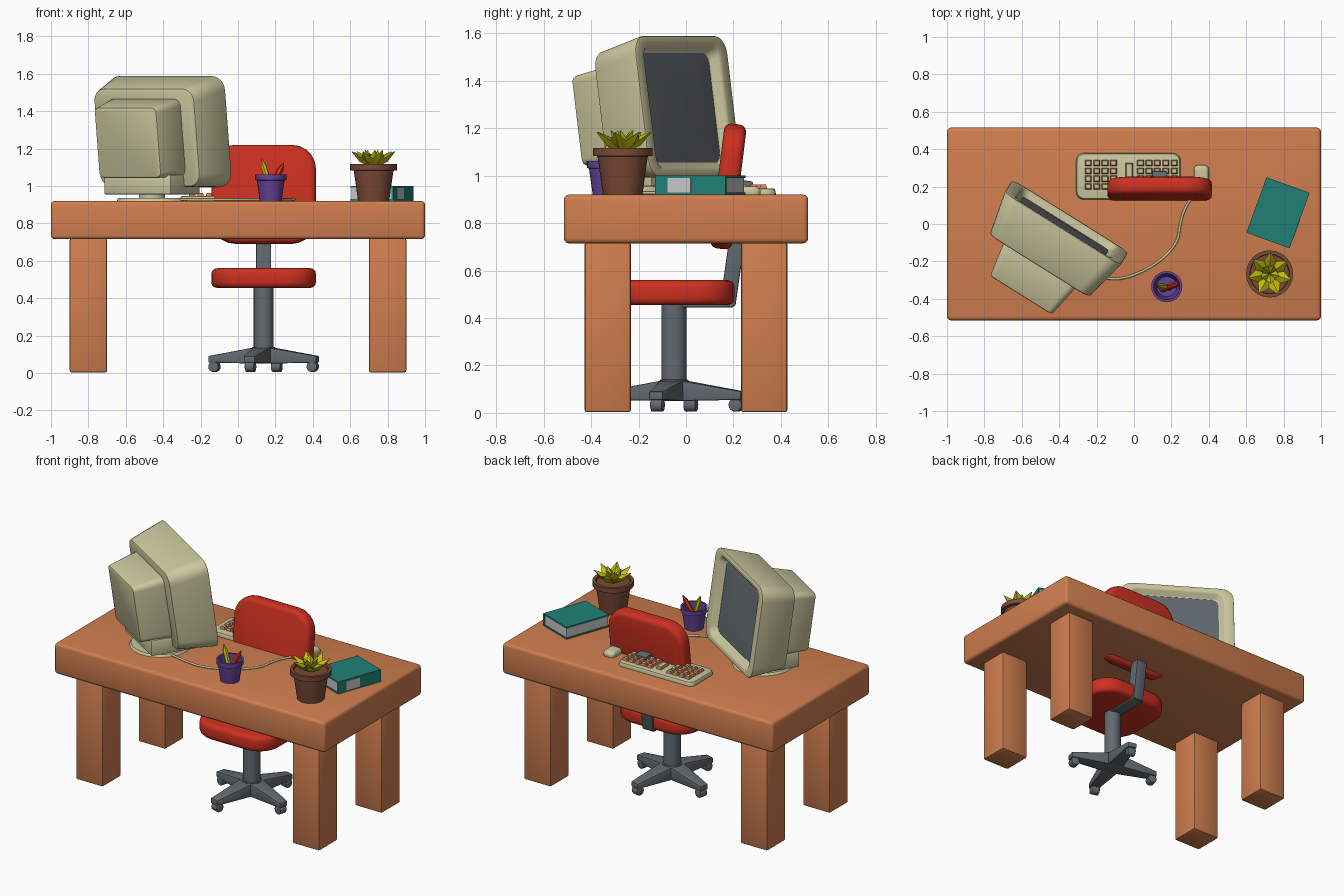
import bpy, bmesh, math
from mathutils import Matrix, Vector

if "Cube" in bpy.data.objects:
    bpy.data.objects.remove(bpy.data.objects["Cube"])

def material(name, r, g, b):
    m = bpy.data.materials.new(name)
    lin = [((c / 255 + 0.055) / 1.055) ** 2.4 for c in (r, g, b)]
    m.diffuse_color = (*lin, 1)
    m.use_nodes = True
    m.node_tree.nodes["Principled BSDF"].inputs["Base Color"].default_value = m.diffuse_color
    return m

WOOD = material("wood", 208, 126, 79)
BEIGE = material("beige plastic", 203, 199, 158)
RED = material("red fabric", 204, 48, 32)
GREY = material("dark grey", 98, 106, 112)
TEAL = material("teal cover", 32, 128, 118)
PAPER = material("paper", 200, 200, 200)
PURPLE = material("purple", 100, 67, 152)
YELLOW = material("yellow green", 194, 188, 12)
CLAY = material("clay brown", 122, 74, 54)

def rr(w, h, r, z, cy=0, n=5):
    """Rounded rectangle ring at height z."""
    if r <= 0:
        return [(x * w / 2, cy + y * h / 2, z) for x, y in ((1, 1), (-1, 1), (-1, -1), (1, -1))]
    pts = []
    for k, (sx, sy) in enumerate(((1, 1), (-1, 1), (-1, -1), (1, -1))):
        for i in range(n + 1):
            a = math.pi / 2 * (k + i / n)
            pts.append((sx * (w / 2 - r) + r * math.cos(a), cy + sy * (h / 2 - r) + r * math.sin(a), z))
    return pts

def circ(r, z, n=24, flat=1):
    return [(r * math.cos(2 * math.pi * i / n), flat * r * math.sin(2 * math.pi * i / n), z) for i in range(n)]

def loft(name, rings, mat, M=Matrix(), bevel=0, seg=2):
    """Skin a stack of rings, cap both ends, soften the hard edges."""
    bm = bmesh.new()
    vs = [[bm.verts.new(p) for p in ring] for ring in rings]
    n = len(vs[0])
    for a, b in zip(vs, vs[1:]):
        for i in range(n):
            bm.faces.new((a[i], a[(i + 1) % n], b[(i + 1) % n], b[i]))
    bm.faces.new(vs[0][::-1])
    bm.faces.new(vs[-1])
    bmesh.ops.recalc_face_normals(bm, faces=bm.faces)
    if bevel:
        edges = [e for e in bm.edges if e.calc_face_angle(0) > math.radians(35)]
        bmesh.ops.bevel(bm, geom=edges, offset=bevel, segments=seg, profile=0.5,
                        affect='EDGES', clamp_overlap=True)
    bm.transform(M)
    me = bpy.data.meshes.new(name)
    bm.to_mesh(me)
    bm.free()
    me.materials.append(mat)
    ob = bpy.data.objects.new(name, me)
    bpy.context.collection.objects.link(ob)
    bpy.ops.object.select_all(action='DESELECT')
    ob.select_set(True)
    bpy.context.view_layer.objects.active = ob
    bpy.ops.object.shade_smooth_by_angle(angle=math.radians(35))
    return ob

def at(x, y, z, deg=0):
    return Matrix.Translation((x, y, z)) @ Matrix.Rotation(math.radians(deg), 4, 'Z')

def frame(origin, up, out):
    """Local y = up, local z = out."""
    up, out = Vector(up), Vector(out)
    return Matrix.Translation(origin) @ Matrix((up.cross(out), up, out)).transposed().to_4x4()

def aim(a, d):
    return Matrix.Translation(a) @ Vector(d).to_track_quat('Z', 'Y').to_matrix().to_4x4()

# Desk
loft("desk_top", [rr(2, 1.03, 0, 0.715), rr(2, 1.03, 0, 0.92)], WOOD, bevel=0.02, seg=3)
for sx in (-1, 1):
    for sy in (-1, 1):
        loft("desk_leg", [rr(0.2, 0.195, 0, 0.003), rr(0.2, 0.195, 0, 0.72)], WOOD,
             at(sx * 0.8, sy * 0.33, 0), 0.01)

# Office chair
CX, CY = 0.137, -0.05
loft("seat", [rr(0.56, 0.51, 0.15, 0.455), rr(0.56, 0.51, 0.15, 0.56)], RED, at(CX, CY, 0), 0.03, 3)
t = math.radians(7)
back = frame((CX, 0.178, 0.955), (0, math.sin(t), math.cos(t)), (0, -math.cos(t), math.sin(t)))
loft("backrest", [rr(0.56, 0.53, 0.13, -0.047), rr(0.56, 0.53, 0.13, 0.047)], RED, back, 0.03, 3)
loft("backrest_bar", [rr(0.08, 0.066, 0, 0), rr(0.08, 0.066, 0, 0.53)], GREY,
     aim((CX, 0.176, 0.455), (0, 0.075, 0.53)), 0.006)
loft("under_seat_bar", [rr(0.08, 0.26, 0, 0.445), rr(0.08, 0.26, 0, 0.47)], GREY, at(CX, 0.07, 0), 0.004)
loft("chair_column", [circ(0.053, 0.13), circ(0.053, 0.46)], GREY, at(CX, CY, 0))
loft("chair_hub", [circ(0.062, 0.05), circ(0.062, 0.14)], GREY, at(CX, CY, 0), 0.006)
for k in range(4):
    a = math.radians(-15 + 90 * k)
    d = Vector((math.cos(a), math.sin(a), 0))
    arm = frame((CX, CY, 0), (0, 0, 1), d)
    loft("chair_foot_arm", [rr(0.11, 0.09, 0, 0.02, 0.095), rr(0.06, 0.035, 0, 0.3, 0.073)], GREY, arm, 0.006)
    side = Vector((-d.y, d.x, 0))
    loft("castor", [circ(0.029, -0.026, 16), circ(0.029, 0.026, 16)], GREY,
         aim(Vector((CX, CY, 0.034)) + d * 0.272, side), 0.005)

# Monitor, turned 32 degrees and tilted back 8
YAW, tl = math.radians(32), math.radians(8)
f = Vector((math.sin(YAW), math.cos(YAW), 0))
out = f * math.cos(tl) + Vector((0, 0, math.sin(tl)))
up = Vector((0, 0, math.cos(tl))) - f * math.sin(tl)
mon = frame((-0.36, 0.01, 1.292), up, out)
loft("monitor_body", [rr(0.63, 0.53, 0.07, -0.245), rr(0.735, 0.605, 0.08, 0),
                      rr(0.60, 0.525, 0.05, 0), rr(0.55, 0.475, 0.04, -0.045)], BEIGE, mon, 0.01)
loft("screen", [rr(0.54, 0.465, 0.04, -0.05), rr(0.54, 0.465, 0.04, -0.04),
                rr(0.36, 0.3, 0.04, -0.034)], GREY, mon)
loft("monitor_rear", [rr(0.39, 0.38, 0.03, -0.44), rr(0.46, 0.42, 0.04, -0.235)], BEIGE, mon, 0.01)
stand = at(-0.46, -0.16, 0, -32)
loft("stand_block", [rr(0.42, 0.30, 0, 0.955), rr(0.42, 0.30, 0, 1.06)], BEIGE, stand, 0.008)
loft("stand_neck", [circ(0.07, 0.93), circ(0.07, 0.96)], BEIGE, stand)
loft("stand_foot", [circ(0.19, 0.918, 32), circ(0.18, 0.935, 32)], BEIGE, stand)

# Keyboard with brown keys and beige key tops
loft("keyboard", [rr(0.56, 0.25, 0.04, 0.918), rr(0.55, 0.24, 0.04, 0.946)], BEIGE, at(-0.03, 0.255, 0), 0.005)
keys = [(x0 + 0.045 * i, 0.2 + 0.042 * j, 0.037, 0.034)
        for x0, cols in ((-0.245, 4), (0.035, 5)) for i in range(cols) for j in range(4)]
keys += [(-0.025, 0.285, 0.04, 0.085), (-0.025, 0.2, 0.04, 0.034)]
for x, y, w, h in keys:
    key = loft("key", [rr(w, h, 0, 0.944), rr(w - 0.012, h - 0.012, 0, 0.963)], WOOD, at(x, y, 0))
    key.data.materials.append(BEIGE)
    for p in key.data.polygons:
        p.material_index = int(p.normal.z > 0.9)

# Mouse and cable
loft("mouse", [rr(0.08, 0.12, 0.025, 0.918), rr(0.08, 0.12, 0.025, 0.94), rr(0.06, 0.09, 0.02, 0.955)],
     BEIGE, at(0.36, 0.255, 0), 0.004)
cu = bpy.data.curves.new("mouse_cable", 'CURVE')
cu.dimensions = '3D'
cu.bevel_depth = 0.007
cu.bevel_resolution = 2
path = [(-0.35, -0.25), (-0.14, -0.3), (-0.02, -0.285), (0.13, -0.21), (0.235, -0.1),
        (0.245, 0.0), (0.275, 0.1), (0.35, 0.2)]
sp = cu.splines.new('NURBS')
sp.points.add(len(path) - 1)
for p, (x, y) in zip(sp.points, path):
    p.co = (x, y, 0.928, 1)
sp.use_endpoint_u = True
sp.order_u = 3
sp.resolution_u = 6
cu.materials.append(BEIGE)
cable = bpy.data.objects.new("mouse_cable", cu)
bpy.context.collection.objects.link(cable)
bpy.ops.object.select_all(action='DESELECT')
cable.select_set(True)
bpy.context.view_layer.objects.active = cable
bpy.ops.object.convert(target='MESH')

# Book: covers, spine, pages and spine label
book = at(0.77, 0.06, 0, -20)
for z in (0.919, 0.991):
    loft("book_cover", [rr(0.245, 0.315, 0, z), rr(0.245, 0.315, 0, z + 0.01)], TEAL, book)
loft("book_pages", [rr(0.236, 0.307, 0, 0.925), rr(0.236, 0.307, 0, 0.995)], PAPER, book)
loft("book_spine", [rr(0.012, 0.315, 0, 0.919), rr(0.012, 0.315, 0, 1.001)], TEAL,
     book @ Matrix.Translation((0.1165, 0, 0)))
loft("spine_label", [rr(0.004, 0.105, 0, 0.93), rr(0.004, 0.105, 0, 0.99)], PAPER,
     book @ Matrix.Translation((0.1225, -0.05, 0)))

# Pencil cup
loft("pencil_cup", [circ(0.058, 0.918), circ(0.074, 1.03), circ(0.083, 1.033), circ(0.083, 1.062),
                    circ(0.070, 1.062), circ(0.054, 0.93)], PURPLE, at(0.175, -0.335, 0))
for name, mat, a, b in (("yellow_pencil", YELLOW, (0.19, -0.34, 0.935), (0.125, -0.33, 1.145)),
                        ("red_pencil", RED, (0.15, -0.35, 0.935), (0.245, -0.315, 1.125))):
    d = Vector(b) - Vector(a)
    L = d.length
    loft(name, [circ(0.016, 0, 6), circ(0.016, L - 0.04, 6), circ(0.002, L, 6)], mat, aim(a, d))

# Potted succulent
PX, PY = 0.725, -0.267
loft("plant_pot", [circ(0.083, 0.918), circ(0.106, 1.082), circ(0.126, 1.084), circ(0.126, 1.116),
                   circ(0.106, 1.116), circ(0.104, 1.1)], CLAY, at(PX, PY, 0))
for count, elev, length, width in ((7, 36, 0.145, 0.036), (5, 62, 0.105, 0.03)):
    for i in range(count):
        a, e = 2 * math.pi * i / count + math.radians(elev), math.radians(elev)
        d = (math.cos(a) * math.cos(e), math.sin(a) * math.cos(e), math.sin(e))
        o = frame((PX, PY, 1.098), (-math.cos(a) * math.sin(e), -math.sin(a) * math.sin(e), math.cos(e)), d)
        loft("leaf", [circ(0.008, 0, 4, 0.6), circ(width, length * 0.55, 4, 0.55), circ(0.002, length, 4)],
             YELLOW, o)
